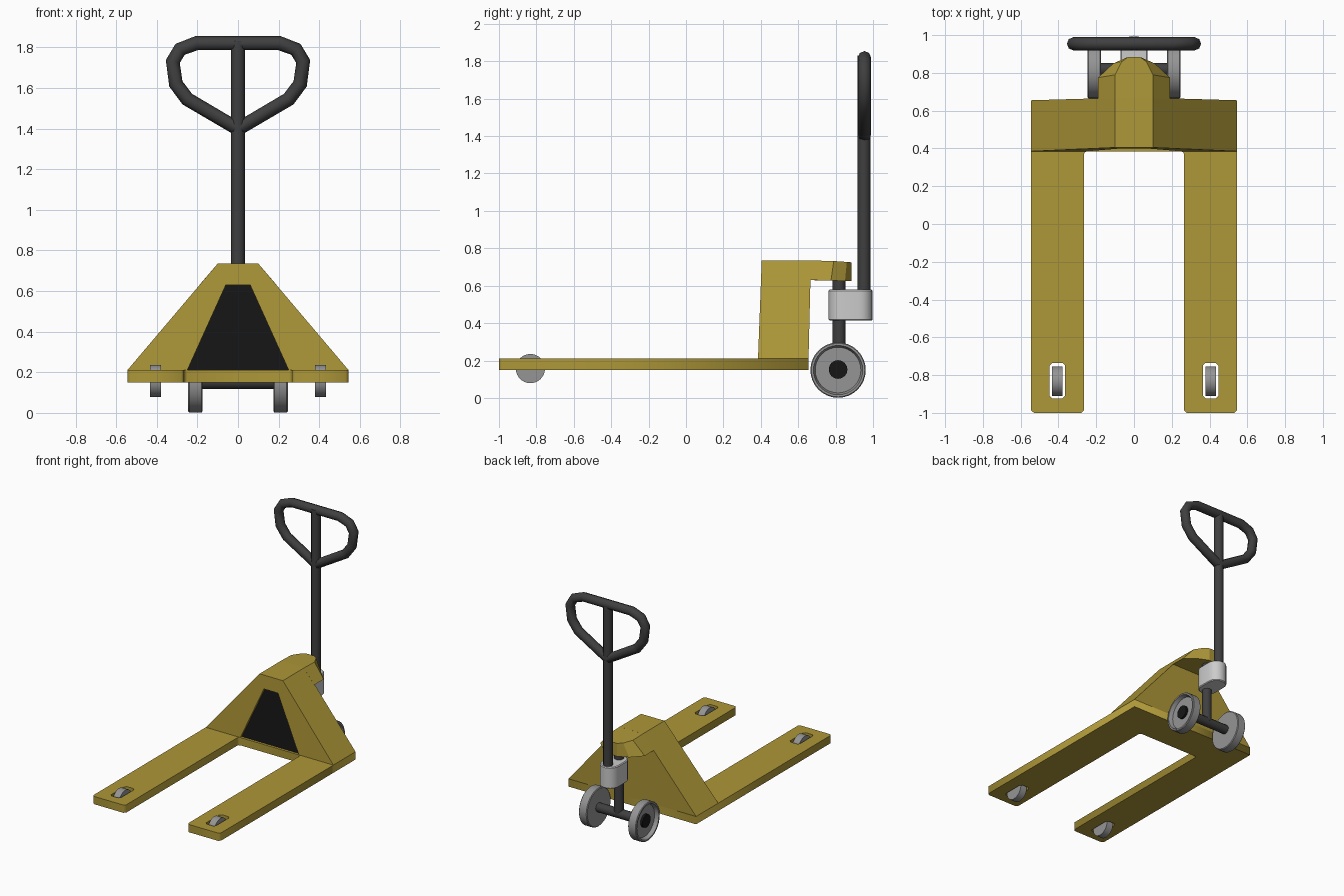
import bpy, bmesh
from math import sin, cos, pi, radians

if "Cube" in bpy.data.objects:
    bpy.data.objects.remove(bpy.data.objects["Cube"])


def material(name, rgb):
    m = bpy.data.materials.new(name)
    m.diffuse_color = (*rgb, 1)
    m.use_nodes = True
    m.node_tree.nodes["Principled BSDF"].inputs["Base Color"].default_value = m.diffuse_color
    return m


gold = material("gold_paint", (0.42, 0.31, 0.04))
dark = material("dark_steel", (0.05, 0.05, 0.05))
black = material("black", (0.008, 0.008, 0.008))
grey = material("wheel_grey", (0.3, 0.3, 0.3))
light = material("light_grey", (0.62, 0.62, 0.62))


def add(name, mesh, mat, smooth=None):
    ob = bpy.data.objects.new(name, mesh)
    bpy.context.collection.objects.link(ob)
    mesh.materials.append(mat)
    if smooth:
        bpy.ops.object.select_all(action='DESELECT')
        ob.select_set(True)
        bpy.context.view_layer.objects.active = ob
        bpy.ops.object.shade_smooth_by_angle(angle=radians(smooth))
    return ob


def build(name, verts, faces, mat, smooth=None):
    bm = bmesh.new()
    vs = [bm.verts.new(v) for v in verts]
    for f in faces:
        bm.faces.new([vs[i] for i in f])
    bmesh.ops.recalc_face_normals(bm, faces=bm.faces)
    me = bpy.data.meshes.new(name)
    bm.to_mesh(me)
    bm.free()
    return add(name, me, mat, smooth)


def loft(name, rings, mat, smooth=None):
    n = len(rings[0])
    faces = [(k * n + i, k * n + (i + 1) % n, (k + 1) * n + (i + 1) % n, (k + 1) * n + i)
             for k in range(len(rings) - 1) for i in range(n)]
    last = (len(rings) - 1) * n
    faces += [tuple(range(n)), tuple(range(last, last + n))]
    return build(name, [v for r in rings for v in r], faces, mat, smooth)


def upright(name, y, r, z0, z1, mat, n=12):
    return loft(name, [[(r * cos(2 * pi * i / n), y + r * sin(2 * pi * i / n), z) for i in range(n)]
                       for z in (z0, z1)], mat, 35)


def lathe_x(name, y, z, profile, mat, n=32):
    """profile: (x, radius) pairs around an axle along x"""
    return loft(name, [[(x, y + r * cos(2 * pi * i / n), z + r * sin(2 * pi * i / n)) for i in range(n)]
                       for x, r in profile], mat, 35)


def from_curve(name, splines, dims, mat, smooth=None, loc=(0, 0, 0), **props):
    cu = bpy.data.curves.new(name + "_curve", 'CURVE')
    cu.dimensions = dims
    for k, v in props.items():
        setattr(cu, k, v)
    for pts in splines:
        sp = cu.splines.new('POLY')
        sp.points.add(len(pts) - 1)
        for p, c in zip(sp.points, pts):
            p.co = (*c, 0, 1) if len(c) == 2 else (*c, 1)
        sp.use_cyclic_u = True
    tmp = bpy.data.objects.new(name + "_tmp", cu)
    bpy.context.collection.objects.link(tmp)
    me = bpy.data.meshes.new_from_object(tmp.evaluated_get(bpy.context.evaluated_depsgraph_get()))
    bpy.data.objects.remove(tmp)
    me.materials.clear()
    ob = add(name, me, mat, smooth)
    ob.location = loc
    return ob


def mirror(pts):
    return pts + [(-p[0], *p[1:]) for p in reversed(pts)]


# forks and cross plate: one outline with two roller slots
half = [(0.25, 0.385), (0.26, 0.38), (0.265, 0.37), (0.265, -0.985), (0.28, -1.0), (0.53, -1.0),
        (0.545, -0.985), (0.545, 0.655)]


def slot(cx):
    a, b, c = 0.042, 0.094, 0.015
    return [(cx + x, -0.829 + y) for x, y in
            [(a, b - c), (a - c, b), (c - a, b), (-a, b - c), (-a, c - b), (c - a, -b), (a - c, -b), (a, c - b)]]


from_curve("forks", [mirror(half), slot(0.406), slot(-0.406)], '2D', gold,
           loc=(0, 0, 0.18), fill_mode='BOTH', extrude=0.03)

# upper body with shallow front recess
outer = [(-0.545, 0.21), (-0.1, 0.735), (0.1, 0.735), (0.545, 0.21)]
inner = [(-0.25, 0.21), (-0.06, 0.63), (0.06, 0.63), (0.25, 0.21)]


def front_y(z):
    return 0.385 + 0.02 * (z - 0.21) / 0.525


verts = [(x, front_y(z), z) for x, z in outer]
verts += [(x, front_y(z), z) for x, z in inner]
verts += [(x, front_y(z) + 0.02, z) for x, z in inner]
verts += [(x, 0.655 + 0.013 * (z - 0.21) / 0.525, z) for x, z in outer]
faces = [(12, 13, 14, 15), (0, 4, 8, 11, 7, 3, 15, 12)]
for i in range(3):
    faces += [(i, i + 1, i + 5, i + 4), (i + 4, i + 5, i + 9, i + 8), (i, i + 1, i + 13, i + 12)]
build("body", verts, faces, gold)
build("recess_panel", [(x, front_y(z) + 0.019, z) for x, z in inner], [(0, 1, 2, 3)], black)

# hood reaching back over the steering column
low = mirror([(0.19, 0.66, 0.63), (0.19, 0.775, 0.628), (0.11, 0.85, 0.625), (0.03, 0.885, 0.625)])
top = mirror([(0.1, 0.66, 0.735), (0.1, 0.79, 0.732), (0.065, 0.86, 0.727), (0.03, 0.885, 0.725)])
loft("hood", [low, top], gold)

# steering column, collar and axle
upright("steering_column", 0.818, 0.035, 0.15, 0.64, dark)


def stadium(r, z):
    pts = []
    for k in range(2):
        for i in range(11):
            a = pi * k + pi * i / 10
            pts.append((r * cos(a), (0.925, 0.835)[k] + r * sin(a), z))
    return pts


loft("collar", [stadium(0.066, 0.413), stadium(0.072, 0.419), stadium(0.072, 0.573), stadium(0.066, 0.579)],
     light, 35)
lathe_x("axle", 0.818, 0.152, [(-0.19, 0.035), (0.19, 0.035)], dark, 12)

# wheels and fork rollers
for s, side in ((1, "right"), (-1, "left")):
    lathe_x("steer_wheel_" + side, 0.813, 0.149,
            [(s * x, r) for x, r in ((0.175, 0.142), (0.18, 0.148), (0.24, 0.148), (0.245, 0.143),
                                     (0.245, 0.132), (0.215, 0.122))], grey)
    lathe_x("hub_" + side, 0.813, 0.152, [(s * 0.21, 0.05), (s * 0.232, 0.05)], black, 16)
    lathe_x("fork_roller_" + side, -0.832, 0.157,
            [(s * x, r) for x, r in ((0.379, 0.078), (0.434, 0.078))], grey)

# handle shaft and grip loop
upright("handle_shaft", 0.952, 0.034, 0.42, 1.83, dark)
loop = mirror([(0.205, 0.954, 1.82), (0.285, 0.954, 1.79), (0.321, 0.954, 1.73),
               (0.306, 0.954, 1.62), (0.25, 0.954, 1.545), (0.012, 0.954, 1.405)])
from_curve("handle_grip", [loop], '3D', dark, None, fill_mode='FULL', bevel_depth=0.035, bevel_resolution=2)
